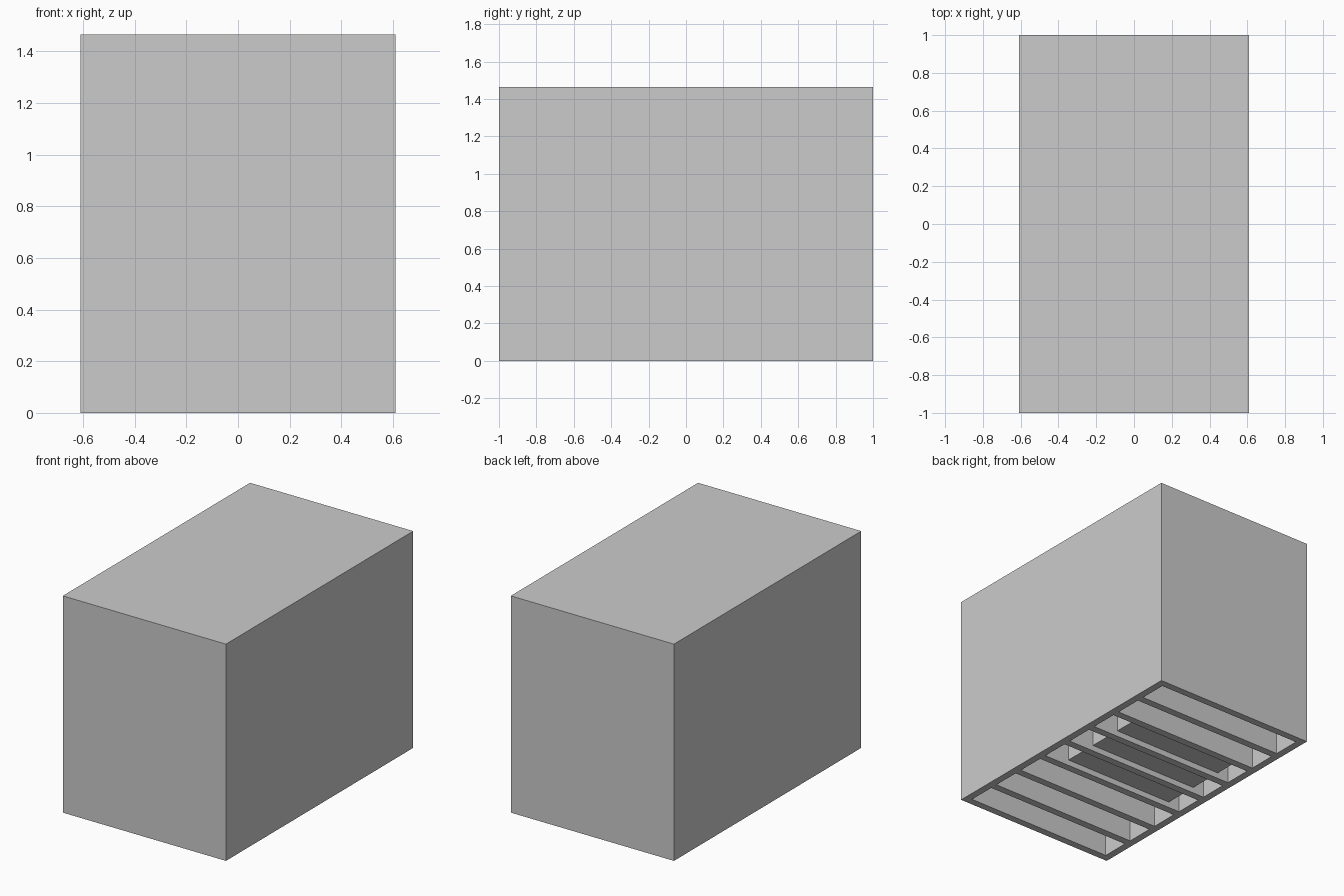
import bpy, bmesh
from mathutils import Matrix, Vector

if "Cube" in bpy.data.objects:
    bpy.data.objects.remove(bpy.data.objects["Cube"])

W, L, H = 1.22, 2.0, 1.465      # outer size
RIM = 0.05                      # wall thickness
N, PITCH = 8, 0.244             # compartments along y
SLOT = 2 * (L / 2 - RIM) - (N - 1) * PITCH


def add_box(bm, lo, hi):
    lo, hi = Vector(lo), Vector(hi)
    size = hi - lo
    bmesh.ops.create_cube(bm, size=1, matrix=Matrix.Translation((lo + hi) / 2) @ Matrix.Diagonal((*size, 1)))


def make_object(name, boxes, flip=False):
    bm = bmesh.new()
    for lo, hi in boxes:
        add_box(bm, lo, hi)
    if flip:
        bmesh.ops.reverse_faces(bm, faces=bm.faces[:])
    mesh = bpy.data.meshes.new(name)
    bm.to_mesh(mesh)
    bm.free()
    obj = bpy.data.objects.new(name, mesh)
    bpy.context.collection.objects.link(obj)
    return obj


# Closed outer case
case = make_object("case", [((-W / 2, -L / 2, 0), (W / 2, L / 2, H))])

# Row of compartments open at the bottom
slots = []
for i in range(N):
    y = -L / 2 + RIM + i * PITCH
    slots.append(((-W / 2 + RIM, y, -0.1), (W / 2 - RIM, y + SLOT, H - RIM)))
cutter = make_object("compartment_cutter", slots)
cutter.hide_render = True
cutter.hide_set(True)

cut = case.modifiers.new("compartments", 'BOOLEAN')
cut.operation = 'DIFFERENCE'
cut.solver = 'EXACT'
cut.object = cutter

# Inner block spanning three compartments, faces turned inward
make_object("inner_block", [((-0.475, -0.24, 0.04), (0.366, 0.48, 0.5))], flip=True)
